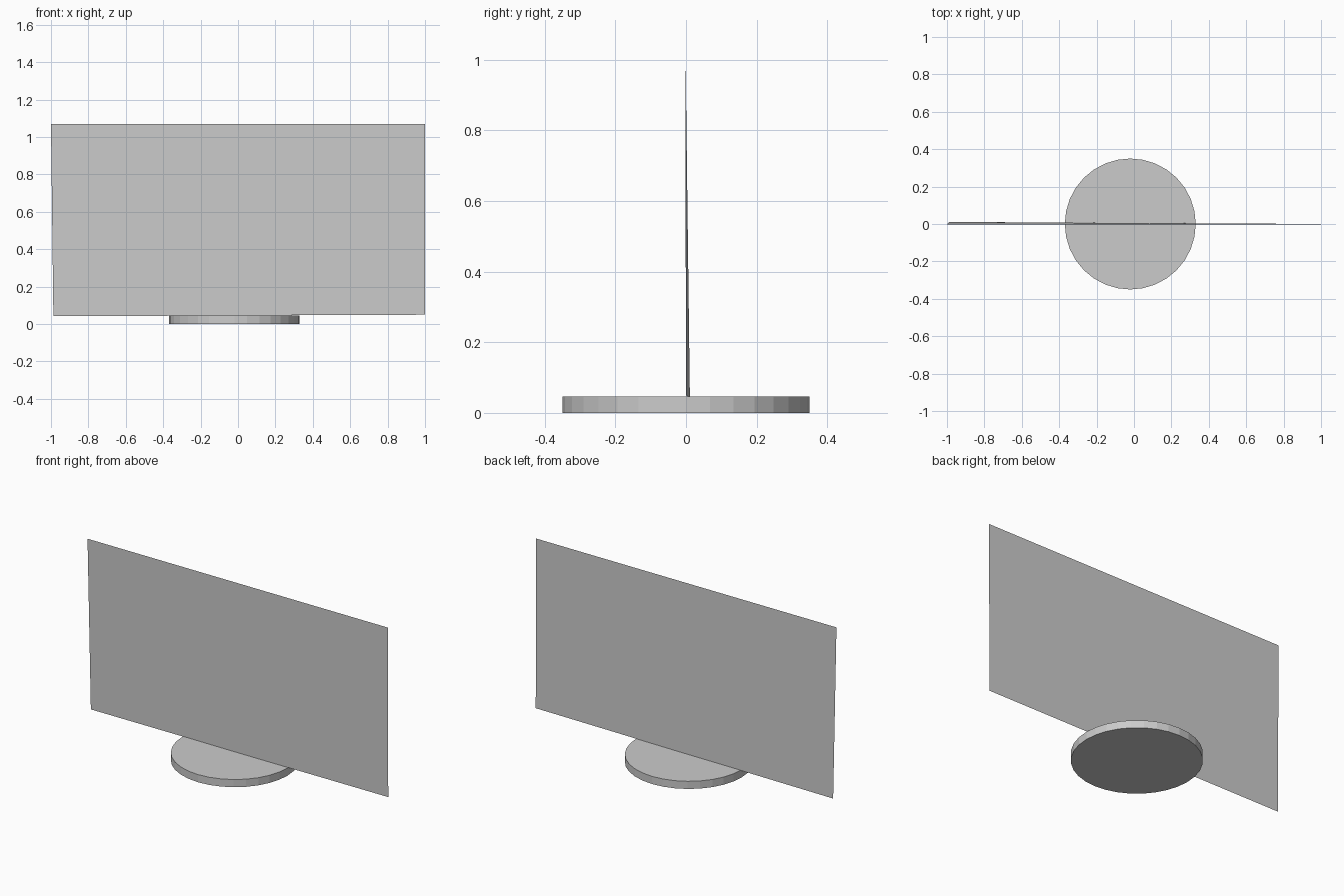
import bpy

if "Cube" in bpy.data.objects:
    bpy.data.objects.remove(bpy.data.objects["Cube"])

# Round base disc
bpy.ops.mesh.primitive_cylinder_add(vertices=32, radius=0.35, depth=0.046,
                                    location=(-0.02, 0, 0.023))
bpy.context.object.name = "base_disc"

# Thin upright panel, with its lower left corner pulled slightly back
corners = [(-0.987, 0.011, 0.042), (1, 0, 0.05), (1, -0.002, 1.07), (-1, -0.002, 1.07)]
mesh = bpy.data.meshes.new("panel")
mesh.from_pydata(corners, [], [(0, 1, 2, 3)])
panel = bpy.data.objects.new("panel", mesh)
bpy.context.collection.objects.link(panel)
